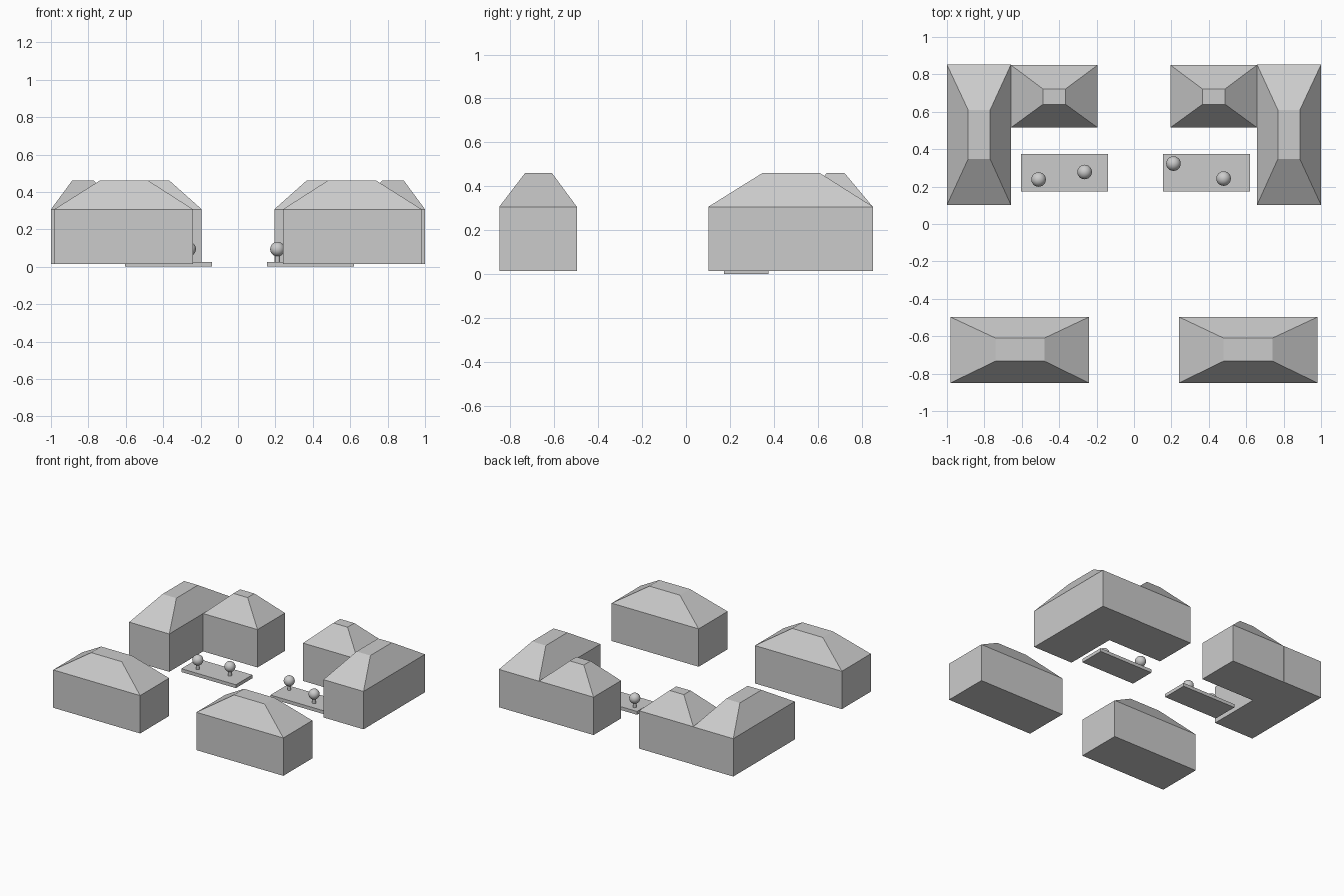
import bpy
import bmesh

old = bpy.data.objects.get("Cube")
if old:
    bpy.data.objects.remove(old, do_unlink=True)

GREY = bpy.data.materials.new("plain_grey")
GREY.use_nodes = True
COLOUR = (0.6, 0.6, 0.6, 1)
GREY.diffuse_color = COLOUR
GREY.node_tree.nodes["Principled BSDF"].inputs["Base Color"].default_value = COLOUR

BASE, EAVES, TOP = 0.015, 0.307, 0.46
LAWN_TOP = 0.026


def finish(bm, name):
    mesh = bpy.data.meshes.new(name)
    bmesh.ops.recalc_face_normals(bm, faces=bm.faces)
    bm.to_mesh(mesh)
    bm.free()
    mesh.materials.append(GREY)
    obj = bpy.data.objects.new(name, mesh)
    bpy.context.collection.objects.link(obj)
    return obj


def stack(name, levels):
    """Solid lofted through rectangles given as (x0, x1, y0, y1, z)."""
    bm = bmesh.new()
    rings = [[bm.verts.new(p) for p in ((x0, y0, z), (x1, y0, z), (x1, y1, z), (x0, y1, z))]
             for x0, x1, y0, y1, z in levels]
    for low, high in zip(rings, rings[1:]):
        for i in range(4):
            j = (i + 1) % 4
            bm.faces.new((low[i], low[j], high[j], high[i]))
    bm.faces.new(rings[0])
    bm.faces.new(rings[-1])
    return finish(bm, name)


def house(name, plan, ridge):
    """Block with a hipped roof cut flat at the top."""
    stack(name, [(*plan, BASE), (*plan, EAVES), (*ridge, TOP)])


def mirrored(side, rect):
    x0, x1, y0, y1 = rect
    return rect if side > 0 else (-x1, -x0, y0, y1)


# Houses, the same on both sides
for side, label in ((1, "left"), (-1, "right")):
    for part, plan, ridge in (
        ("front_house", (0.24, 0.982, -0.85, -0.497), (0.479, 0.74, -0.733, -0.61)),
        ("rear_long_house", (0.658, 1.0, 0.102, 0.852), (0.769, 0.887, 0.347, 0.61)),
        ("rear_short_house", (0.194, 0.658, 0.515, 0.85), (0.366, 0.487, 0.64, 0.722)),
    ):
        house(f"{label}_{part}", mirrored(side, plan), mirrored(side, ridge))

# Lawns
for label, x0, x1 in (("left", 0.155, 0.62), ("right", -0.605, -0.14)):
    stack(f"{label}_lawn", [(x0, x1, 0.174, 0.375, 0), (x0, x1, 0.174, 0.375, LAWN_TOP)])

# Round trees
for n, (x, y) in enumerate(((-0.51, 0.238), (-0.264, 0.278), (0.211, 0.323), (0.479, 0.243)), 1):
    bpy.ops.mesh.primitive_cylinder_add(vertices=16, radius=0.014, depth=0.05,
                                        location=(x, y, LAWN_TOP + 0.023))
    trunk = bpy.context.object
    trunk.name = f"tree_trunk_{n}"
    bpy.ops.mesh.primitive_uv_sphere_add(segments=24, ring_count=16, radius=0.039,
                                         location=(x, y, 0.094))
    crown = bpy.context.object
    crown.name = f"tree_crown_{n}"
    for obj in (trunk, crown):
        obj.data.materials.append(GREY)
        bpy.ops.object.select_all(action="DESELECT")
        obj.select_set(True)
        bpy.context.view_layer.objects.active = obj
        bpy.ops.object.shade_smooth_by_angle()
